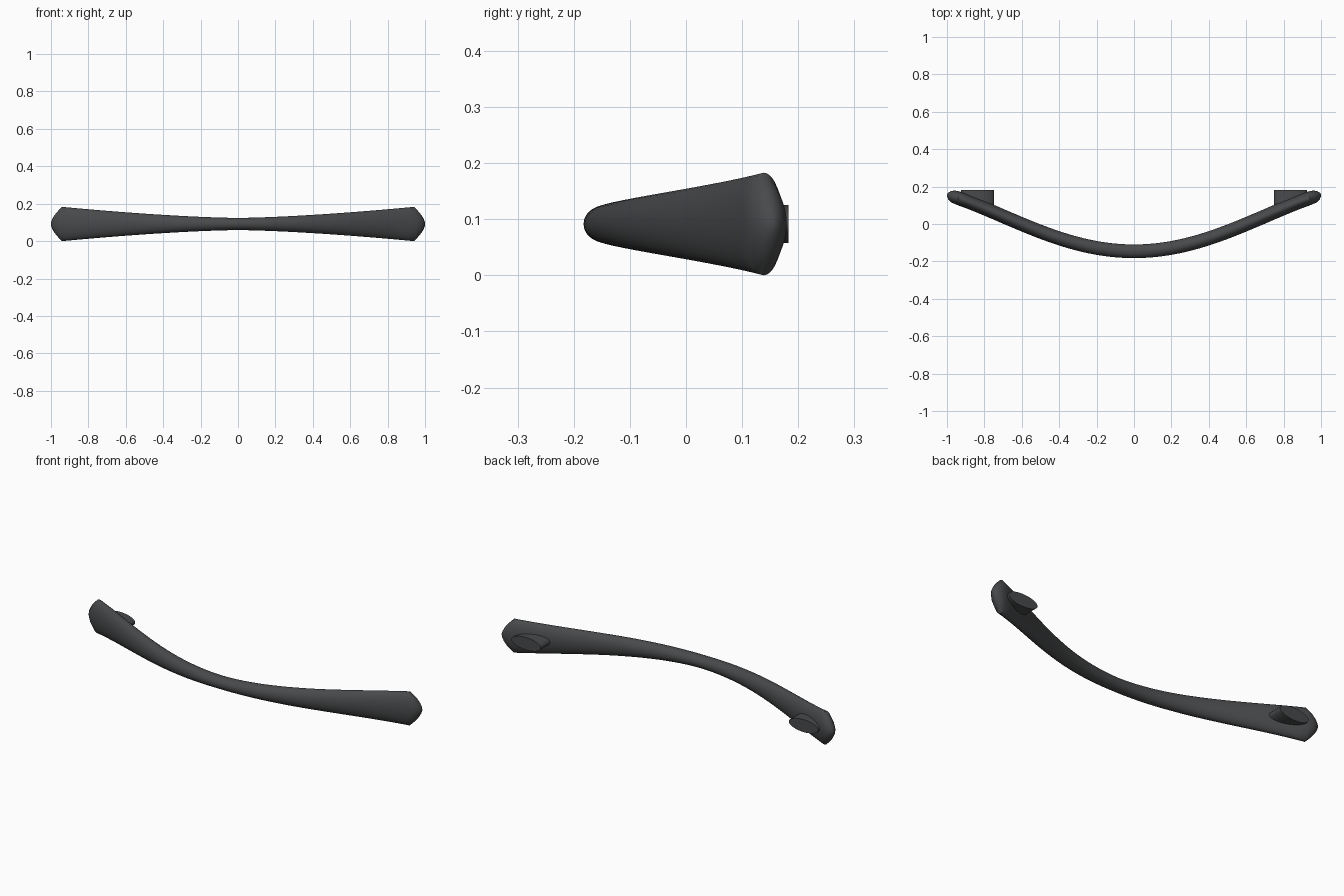
import bpy, bmesh
from math import sin, cos, pi, sqrt

if "Cube" in bpy.data.objects:
    bpy.data.objects.remove(bpy.data.objects["Cube"])

ZC = 0.0915
SIDES = 32


def make_object(name, bm):
    bmesh.ops.recalc_face_normals(bm, faces=bm.faces)
    mesh = bpy.data.meshes.new(name)
    bm.to_mesh(mesh)
    bm.free()
    ob = bpy.data.objects.new(name, mesh)
    bpy.context.collection.objects.link(ob)
    mat = bpy.data.materials.get("dark_metal")
    if mat is None:
        mat = bpy.data.materials.new("dark_metal")
        mat.diffuse_color = (0.065, 0.067, 0.07, 1)
        mat.use_nodes = True
        mat.node_tree.nodes["Principled BSDF"].inputs["Base Color"].default_value = mat.diffuse_color
    mesh.materials.append(mat)
    bpy.ops.object.select_all(action='DESELECT')
    ob.select_set(True)
    bpy.context.view_layer.objects.active = ob
    bpy.ops.object.shade_smooth_by_angle(angle=0.7)
    return ob


def loft(name, rings):
    bm = bmesh.new()
    loops = [[bm.verts.new(p) for p in ring] for ring in rings]
    for a, b in zip(loops, loops[1:]):
        for i in range(SIDES):
            j = (i + 1) % SIDES
            bm.faces.new((a[i], a[j], b[j], b[i]))
    bm.faces.new(loops[0])
    bm.faces.new(loops[-1])
    return make_object(name, bm)


def path_y(x):
    return -0.146 + 0.458 * x**2 - 0.154 * x**4


def bar_ring(x, thick, height):
    # elliptical section square to the bowed centre line
    slope = 0.916 * x - 0.616 * x**3
    n = sqrt(1 + slope * slope)
    ring = []
    for i in range(SIDES):
        a = 2 * pi * i / SIDES
        d = thick * cos(a)
        ring.append((x - d * slope / n, path_y(x) + d / n, ZC + height * sin(a)))
    return ring


# bowed grip, flaring towards both ends, with rounded tips
tips = [(0.968, 0.033, 0.063), (0.986, 0.023, 0.038), (0.996, 0.012, 0.018), (1.0, 0.003, 0.006)]
sections = [(-x, t, h) for x, t, h in reversed(tips)]
for k in range(-24, 25):
    x = 0.94 * k / 24
    sections.append((x, 0.0365, 0.0325 + 0.059 * abs(k / 24) ** 1.5))
sections += tips
loft("handle_bar", [bar_ring(*s) for s in sections])

# oval mounting posts reaching back from the bar
for side, label in ((-1, "left"), (1, "right")):
    def post_ring(y_of_x):
        ring = []
        for i in range(SIDES):
            a = 2 * pi * i / SIDES
            x = side * (0.837 + 0.089 * cos(a))
            ring.append((x, y_of_x(x), ZC + 0.034 * sin(a)))
        return ring
    loft("mounting_post_" + label, [post_ring(path_y), post_ring(lambda x: 0.1825)])
